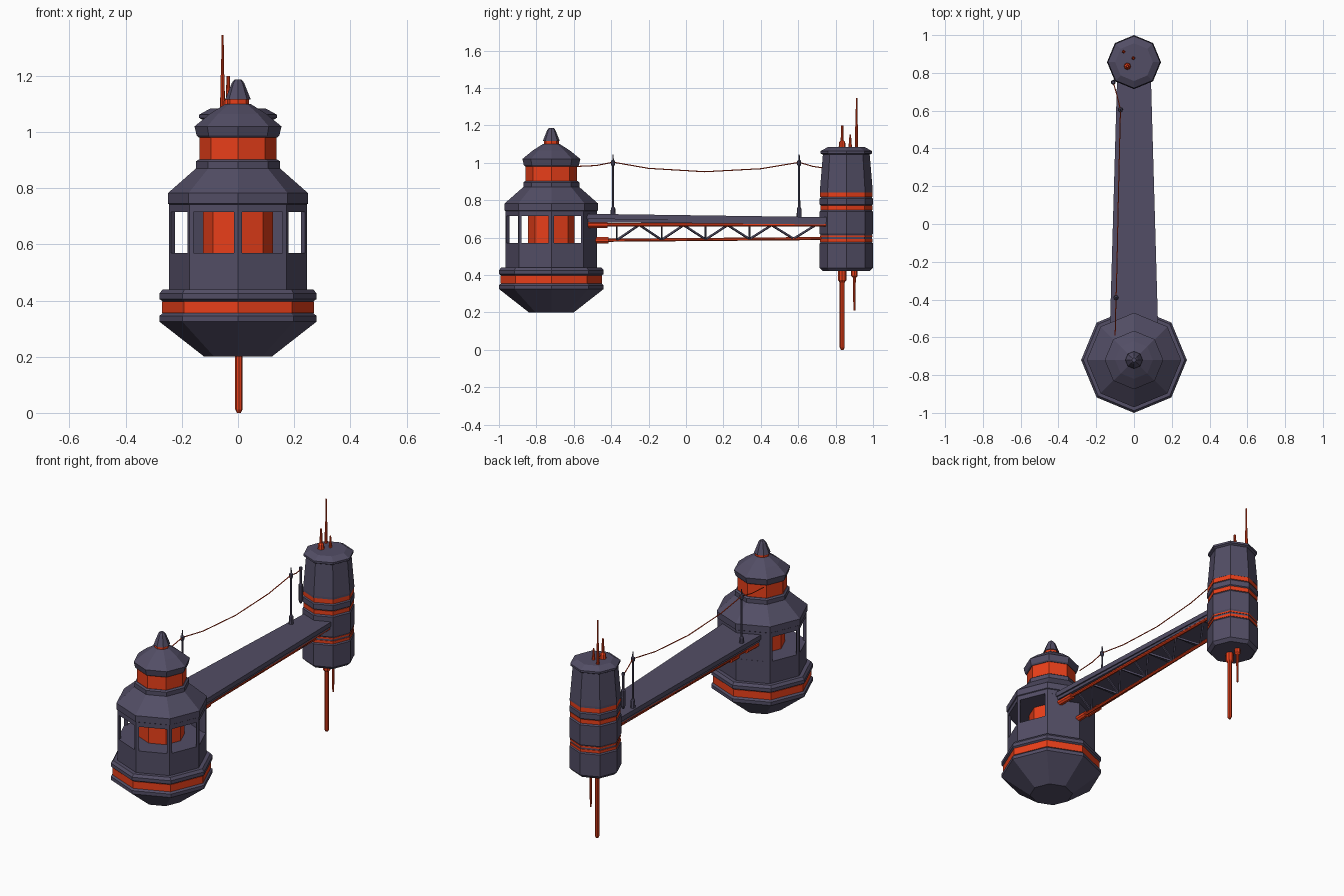
import bpy, bmesh
from math import cos, sin, pi
from mathutils import Vector

if "Cube" in bpy.data.objects:
    bpy.data.objects.remove(bpy.data.objects["Cube"])


def material(name, rgb):
    m = bpy.data.materials.new(name)
    m.diffuse_color = (*rgb, 1)
    m.use_nodes = True
    m.node_tree.nodes["Principled BSDF"].inputs["Base Color"].default_value = m.diffuse_color
    return m


DARK = material("slate", (0.085, 0.075, 0.13))
ORANGE = material("orange", (0.82, 0.05, 0.01))
CABIN, TOWER = (0, -0.72), (0, 0.857)


def loft(name, rings, mat):
    """Closed solid through successive rings of points."""
    bm = bmesh.new()
    rows = [[bm.verts.new(p) for p in ring] for ring in rings]
    n = len(rows[0])
    for a, b in zip(rows, rows[1:]):
        for i in range(n):
            j = (i + 1) % n
            bm.faces.new((a[i], a[j], b[j], b[i]))
    bm.faces.new(rows[0][::-1])
    bm.faces.new(rows[-1])
    bmesh.ops.recalc_face_normals(bm, faces=bm.faces)
    me = bpy.data.meshes.new(name)
    bm.to_mesh(me)
    bm.free()
    me.materials.append(mat)
    ob = bpy.data.objects.new(name, me)
    bpy.context.collection.objects.link(ob)
    return ob


def lathe(name, center, profile, mat, sides=8):
    """Faceted turned part; profile is (radius, z) from bottom to top."""
    return loft(name, [[(center[0] + r * cos(2 * pi * i / sides),
                         center[1] + r * sin(2 * pi * i / sides), z)
                        for i in range(sides)] for r, z in profile], mat)


def prism(name, pts, z0, z1, mat):
    return loft(name, [[(x, y, z) for x, y in pts] for z in (z0, z1)], mat)


def rod(name, a, b, r, mat, sides=8):
    a, b = Vector(a), Vector(b)
    q = (b - a).to_track_quat('Z', 'Y')
    ring = [q @ Vector((r * cos(2 * pi * (i + .5) / sides), r * sin(2 * pi * (i + .5) / sides), 0))
            for i in range(sides)]
    return loft(name, [[p + v for v in ring] for p in (a, b)], mat)


# Cabin: hull, bands, stepped roof and cap
lathe("cabin_hull", CABIN, [(.12, .2), (.28, .325), (.28, .345), (.268, .355)], DARK)
lathe("cabin_orange_band", CABIN, [(.271, .355), (.271, .397)], ORANGE)
lathe("cabin_lower_wall", CABIN, [(.268, .397), (.28, .405), (.28, .425), (.268, .44),
                                  (.245, .44), (.245, .57)], DARK)
lathe("cabin_core", CABIN, [(.125, .56), (.125, .73)], ORANGE)
lathe("cabin_roof", CABIN, [(.245, .715), (.245, .742), (.25, .745), (.25, .782), (.15, .87),
                            (.15, .895), (.14, .902)], DARK)
lathe("lantern_band", CABIN, [(.137, .9), (.137, .982)], ORANGE)
lathe("lantern_roof", CABIN, [(.14, .98), (.147, .987), (.155, 1.02), (.1, 1.065), (.045, 1.1)], DARK)
lathe("lantern_neck", CABIN, [(.04, 1.098), (.04, 1.118)], ORANGE)
lathe("lantern_cap", CABIN, [(.046, 1.115), (.04, 1.13), (.022, 1.175), (.012, 1.187)], DARK)


# Cabin window posts at each corner, solid wall on the two rear sides
def corner(i, r):
    return Vector((CABIN[0] + r * cos(i * pi / 4), CABIN[1] + r * sin(i * pi / 4)))


for i in range(8):
    c = corner(i, .245)
    pts = [c, c + (corner(i + 1, .245) - c).normalized() * .016, corner(i, .225),
           c + (corner(i - 1, .245) - c).normalized() * .016]
    prism(f"window_post_{i}", pts, .565, .72, DARK)
for i in (1, 2):
    prism(f"rear_wall_{i}", [corner(i, .244), corner(i + 1, .244), corner(i + 1, .225), corner(i, .225)],
          .565, .72, DARK)

# Rear tower: stacked dark drums with recessed orange rings
lathe("tower_base", TOWER, [(.125, .42), (.143, .438), (.143, .568), (.137, .575)], DARK)
lathe("tower_ring_core", TOWER, [(.137, .57), (.137, .62)], DARK)
lathe("tower_ring_1", TOWER, [(.14, .577), (.14, .592)], ORANGE)
lathe("tower_ring_2", TOWER, [(.14, .603), (.14, .612)], ORANGE)
lathe("tower_middle", TOWER, [(.137, .613), (.143, .622), (.143, .738), (.135, .748)], DARK)
lathe("tower_ring_3", TOWER, [(.139, .747), (.139, .771)], ORANGE)
lathe("tower_spacer", TOWER, [(.135, .77), (.143, .777), (.143, .808), (.135, .817)], DARK)
lathe("tower_ring_4", TOWER, [(.14, .816), (.14, .842)], ORANGE)
lathe("tower_upper", TOWER, [(.141, .842), (.141, .855), (.125, 1.045)], DARK)
lathe("tower_lid", TOWER, [(.125, 1.043), (.138, 1.05), (.138, 1.062), (.1, 1.083)], DARK)

# Antennas above and probes below the tower
lathe("tall_antenna", (-.055, .912), [(.009, 1.07), (.007, 1.2), (.005, 1.21), (.004, 1.345)], ORANGE)
lathe("thick_antenna", (-.035, .835), [(.02, 1.07), (.016, 1.11), (.008, 1.12), (.006, 1.2)], ORANGE)
lathe("short_antenna", (-.003, .878), [(.01, 1.07), (.008, 1.1), (.004, 1.15)], ORANGE)
lathe("main_probe", (.003, .835), [(.007, 0), (.013, .012), (.013, .36), (.022, .372), (.022, .43)], ORANGE)
lathe("small_probe", (0, .9), [(.005, .21), (.008, .385), (.018, .395), (.018, .43)], ORANGE)

# Bridge deck, tapering toward the tower
Y0, Y1 = -.53, .76
deck = [(-.127, Y0), (0, -.48), (.127, Y0), (.09, Y1), (0, Y1), (-.09, Y1)]
drop = lambda y: -.018 * (y - Y0) / (Y1 - Y0)
loft("bridge_deck", [[(x, y, z + drop(y)) for x, y in deck] for z in (.7, .727)], DARK)
loft("deck_underframe", [[(x * .93, y, z + drop(y) * .7) for x, y in deck] for z in (.682, .702)], DARK)


# Triangular truss: two upper rails, one lower rail, dark braces
def top_pt(s, y):
    return (s * (.1 - .025 * (y + .5) / 1.24), y, .668)


def low_pt(y):
    return (0, y, .585 + .01 * (y + .5) / 1.24)


for s in (-1, 1):
    side = "left" if s < 0 else "right"
    rod(f"upper_rail_{side}", top_pt(s, -.52), top_pt(s, .76), .01, ORANGE)
    rod(f"upper_rail_collar_{side}", top_pt(s, -.53), top_pt(s, -.42), .018, ORANGE)
    for k, y in enumerate((-.37, -.13, .105, .34, .575)):
        for t in ([-.12, 0, .12] if 0 < k < 4 else [0, .12] if k == 0 else [-.12, .12]):
            rod(f"brace_{side}_{k}_{t}", low_pt(y), top_pt(s, y + t), .007, DARK, 4)
for k, y in enumerate((-.25, -.01, .22, .46, .695)):
    rod(f"cross_brace_{k}", top_pt(-1, y), top_pt(1, y), .007, DARK, 4)
rod("lower_rail", low_pt(-.5), low_pt(.76), .009, ORANGE)
rod("lower_rail_collar", low_pt(-.49), low_pt(-.415), .018, ORANGE)

# Wire poles with insulators, and wire bracket on the tower
for k, (x, y) in enumerate(((-.095, -.39), (-.072, .605))):
    lathe(f"wire_pole_{k}", (x, y), [(.014, .7), (.012, .755), (.006, .765), (.005, .98), (.011, .99),
                                     (.011, 1.01), (.004, 1.015), (.003, 1.045)], DARK)
lathe("wire_bracket", (-.11, .75), [(.006, .77), (.013, .79), (.013, .88), (.006, .89), (.006, .965),
                                    (.011, .97), (.008, .985)], DARK)
rod("bracket_arm", (-.11, .75, .84), (-.08, .79, .84), .008, DARK)

# Sagging wire
wire = [(-.1, -.59, .98), (-.098, -.48, .985), (-.095, -.39, 1.003), (-.09, -.2, .97), (-.084, .1, .952),
        (-.077, .4, .968), (-.072, .605, 1.002), (-.09, .68, .98), (-.11, .75, .97)]
for k, (a, b) in enumerate(zip(wire, wire[1:])):
    rod(f"wire_{k}", a, b, .003, ORANGE, 5)
